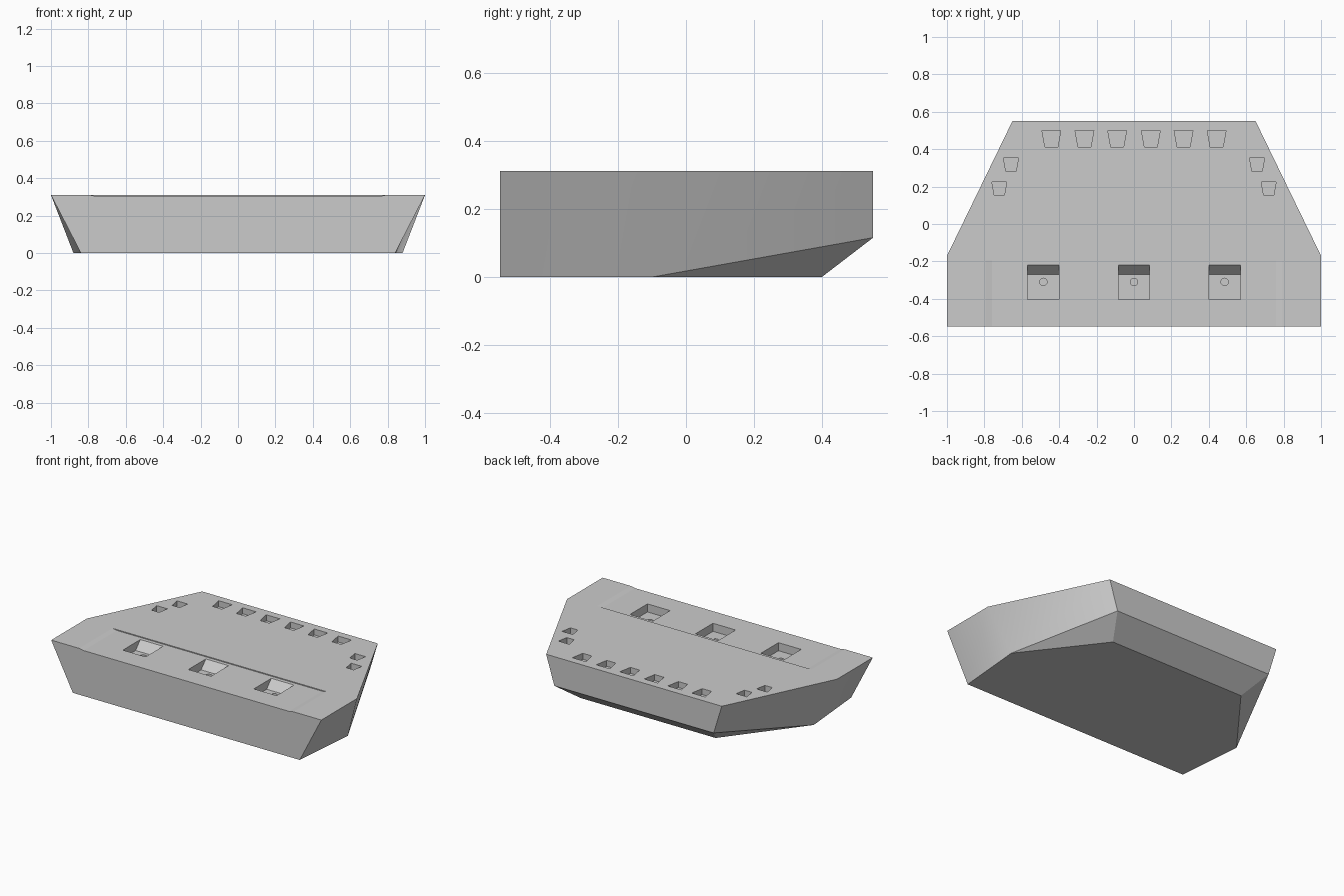
import bpy
import bmesh
import math

cube = bpy.data.objects.get("Cube")
if cube:
    bpy.data.objects.remove(cube, do_unlink=True)

grey = bpy.data.materials.new("hull_grey")
grey.use_nodes = True
colour = (0.6, 0.6, 0.6, 1)
grey.diffuse_color = colour
grey.node_tree.nodes["Principled BSDF"].inputs["Base Color"].default_value = colour

TOP = 0.31
FRONT = -0.547
BACK = 0.55


def add_prism(bm, low, high, z_low, z_high):
    """Close a solid between two matching outlines."""
    a = [bm.verts.new((x, y, z_low)) for x, y in low]
    b = [bm.verts.new((x, y, z_high)) for x, y in high]
    bm.faces.new(a[::-1])
    bm.faces.new(b)
    for i in range(len(a)):
        j = (i + 1) % len(a)
        bm.faces.new((a[i], a[j], b[j], b[i]))


def make_object(name, bm):
    bmesh.ops.recalc_face_normals(bm, faces=bm.faces[:])
    mesh = bpy.data.meshes.new(name)
    bm.to_mesh(mesh)
    bm.free()
    mesh.materials.append(grey)
    obj = bpy.data.objects.new(name, mesh)
    bpy.context.collection.objects.link(obj)
    return obj


# Hull: raked sides, vertical front, undercut back
bm = bmesh.new()
sides = []
for s in (1, -1):
    points = {
        "top_front": (s, FRONT, TOP), "top_mid": (s, -0.17, TOP), "top_back": (s * 0.65, BACK, TOP),
        "low_front": (s * 0.84, FRONT, 0), "low_mid": (s * 0.88, -0.095, 0),
        "low_back": (s * 0.5, 0.4, 0), "chine": (s * 0.59, BACK, 0.115),
    }
    v = {k: bm.verts.new(p) for k, p in points.items()}
    sides.append(v)
    for names in (("low_front", "low_mid", "top_mid", "top_front"),
                  ("low_mid", "chine", "top_back", "top_mid"),
                  ("low_mid", "low_back", "chine")):
        bm.faces.new([v[n] for n in names])
left, right = sides
for ring in (("top_front", "top_mid", "top_back"), ("low_front", "low_mid", "low_back"),
             ("top_front", "low_front"), ("top_back", "chine"), ("chine", "low_back")):
    bm.faces.new([left[n] for n in ring] + [right[n] for n in reversed(ring)])
hull = make_object("hull", bm)

# Shallow lowered panel with ramped ends along the front of the deck
bm = bmesh.new()
low, high = 0.76, 0.96
add_prism(bm, [(-low, -0.6), (low, -0.6), (low, -0.195), (-low, -0.195)],
          [(-high, -0.6), (high, -0.6), (high, -0.195), (-high, -0.195)], TOP - 0.006, TOP + 0.03)
panel = make_object("panel_cutter", bm)

# Pockets: three large with a sloped back wall, ten small tapered ones
bm = bmesh.new()
big_x = (-0.485, 0, 0.485)
w = 0.084
for x in big_x:
    add_prism(bm, [(x - w, -0.405), (x + w, -0.405), (x + w, -0.27), (x - w, -0.27)],
              [(x - w, -0.405), (x + w, -0.405), (x + w, -0.196), (x - w, -0.196)], 0.25, 0.33)
small = [(s * x, 0.455, 1) for s in (1, -1) for x in (0.09, 0.265, 0.442)]
small += [(s * x, y, 0.8) for s in (1, -1) for x, y in ((0.658, 0.317), (0.72, 0.19))]
for x, y, k in small:
    wide, narrow, half = 0.05 * k, 0.034 * k, 0.044 * k
    outline = [(x - narrow, y - half), (x + narrow, y - half), (x + wide, y + half), (x - wide, y + half)]
    add_prism(bm, outline, outline, 0.27, 0.33)
pockets = make_object("pocket_cutter", bm)

# Round drain hole in the floor of each large pocket
bm = bmesh.new()
for x in big_x:
    ring = [(x + 0.02 * math.cos(i * math.tau / 16), -0.31 + 0.02 * math.sin(i * math.tau / 16))
            for i in range(16)]
    add_prism(bm, ring, ring, 0.235, 0.27)
holes = make_object("drain_cutter", bm)

# Cut the hull
bpy.ops.object.select_all(action="DESELECT")
bpy.context.view_layer.objects.active = hull
hull.select_set(True)
for cutter in (panel, pockets, holes):
    cutter.hide_render = True
    mod = hull.modifiers.new("cut", "BOOLEAN")
    mod.operation = "DIFFERENCE"
    mod.solver = "EXACT"
    mod.object = cutter
    bpy.ops.object.modifier_apply(modifier=mod.name)
    bpy.data.objects.remove(cutter, do_unlink=True)

# Soft side bends, flat deck
bpy.ops.object.shade_smooth_by_angle(angle=math.radians(30))
for face in hull.data.polygons:
    if face.normal.z > 0.5:
        face.use_smooth = False
